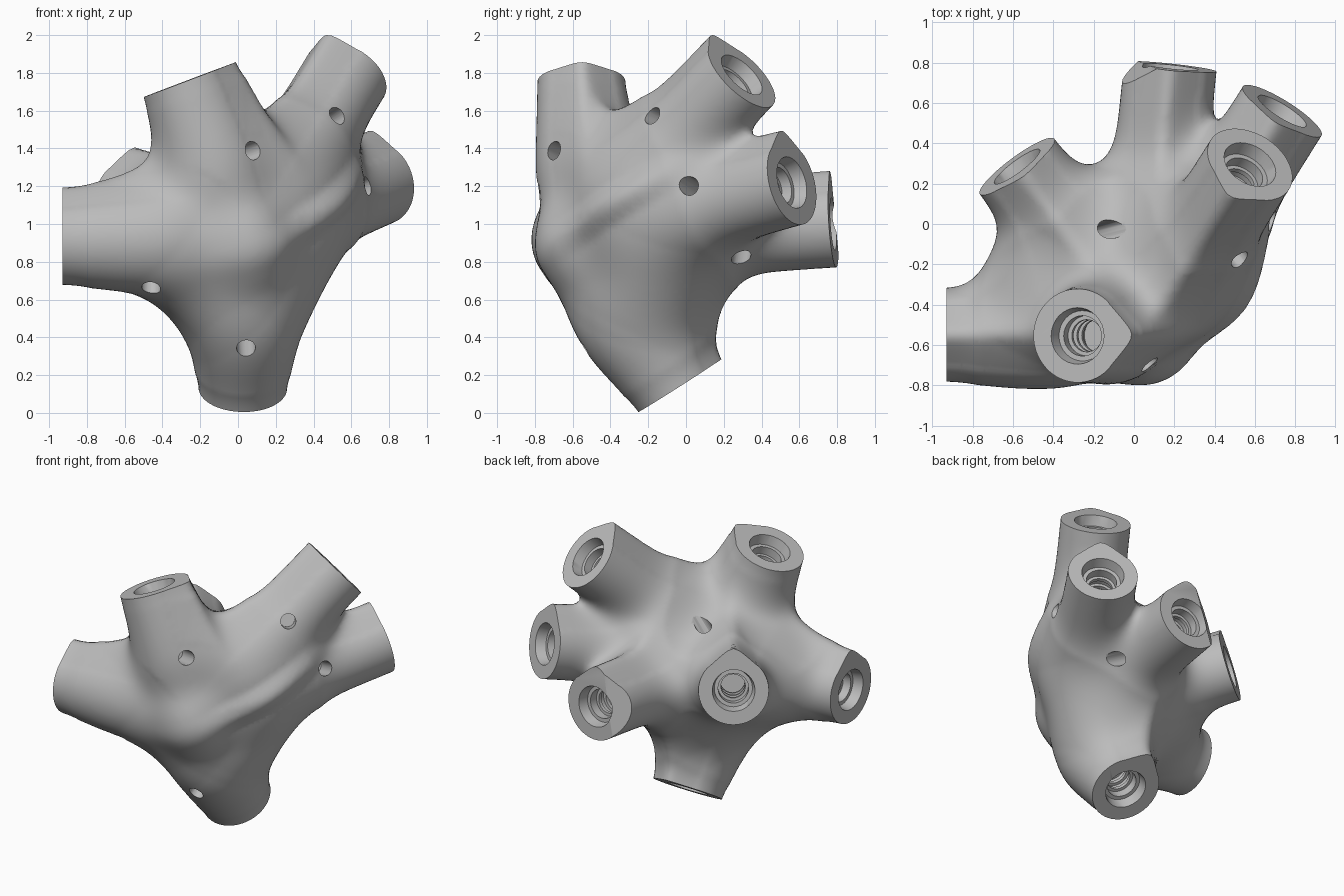
import bpy, bmesh, math
from mathutils import Vector, Matrix

old = bpy.data.objects.get("Cube")
if old:
    bpy.data.objects.remove(old, do_unlink=True)

R, TIP = 0.23, 0.315                 # socket outer radius and keel height
ROUND = 0.035                        # keel softening
COS = R / TIP
SIN = math.sqrt(1 - COS * COS)
HUB = Vector((0.04, -0.55, 0.91))
UP = Vector((0, 0, 1))

# Arms: end centre, point where the screw hole breaks the surface
ARMS = {
    "side":       ((-0.93, -0.55, 0.91), (-0.46, -0.66, 0.69)),
    "top":        ((-0.28, -0.555, 1.755), (0.08, -0.70, 1.39)),
    "upper_back": ((0.575, 0.295, 1.79), (0.52, -0.17, 1.57)),
    "far_back":   ((0.735, 0.56, 1.22), (0.68, 0.02, 1.20)),
    "back":       ((0.18, 0.78, 1.00), (0.42, 0.29, 0.81)),
    "side_back":  ((-0.58, 0.285, 1.13), (-0.17, -0.04, 1.27)),
    "bottom":     ((0.025, -0.055, 0.13), (0.04, -0.48, 0.38)),
}
# Webs between two arms: distance out from the hub, thickness at the middle
WEBS = [
    ("side", "bottom", 0.45, 0.13), ("side", "side_back", 0.65, 0.18),
    ("bottom", "back", 0.55, 0.15), ("bottom", "far_back", 0.50, 0.15),
    ("bottom", "side_back", 0.50, 0.14), ("upper_back", "far_back", 0.45, 0.24),
]


class Arm:
    def __init__(self, end, hole):
        self.end, self.hole = Vector(end), Vector(hole)
        self.axis = (self.end - HUB).normalized()
        self.tip = (UP - self.axis * self.axis.z).normalized()
        self.side = self.axis.cross(self.tip)

    def frame(self, origin):
        m = Matrix((self.side, self.tip, self.axis)).transposed().to_4x4()
        m.translation = origin
        return m

    def distance(self, p):
        """Distance to the teardrop tube, and its outward direction."""
        q = p - HUB
        t = max(q.dot(self.axis), 0)
        near = q - self.axis * t
        r = R - 0.23 * math.exp(-(t / 0.25) ** 2)
        u, size = near.dot(self.tip), near.length
        if t > 0 and u > COS * size:
            v = near.dot(self.side)
            soft = math.sqrt(v * v + ROUND * ROUND)
            return u * COS + soft * SIN - r, self.tip * COS + self.side * (SIN * v / soft)
        return size - r, near / max(size, 1e-6)


class Web:
    def __init__(self, a, b, out, thick):
        self.start = HUB + a.axis * out
        self.span = HUB + b.axis * out - self.start
        self.thick = thick

    def distance(self, p):
        """Distance to a strut that swells towards its middle."""
        q = p - self.start
        s = max(0, min(1, q.dot(self.span) / self.span.length_squared))
        near = q - self.span * s
        size = near.length
        return size - 0.02 - (self.thick - 0.02) * 4 * s * (1 - s), near / max(size, 1e-6)


arms = {name: Arm(*a) for name, a in ARMS.items()}
webs = [Web(arms[a], arms[b], out, th) for a, b, out, th in WEBS]
parts = list(arms.values()) + webs


def blended(p):
    """Soft union of all parts, tighter away from the hub."""
    far = max(0, min(1, ((p - HUB).length - 0.85) / 0.4))
    blend = 0.12 - 0.085 * far
    total, grad = 1e-12, Vector()
    for part in parts:
        d, n = part.distance(p)
        w = math.exp(-d / blend)
        total += w
        grad += n * w
    return -blend * math.log(total), grad / total


def make_object(name, bm):
    mesh = bpy.data.meshes.new(name)
    bm.to_mesh(mesh)
    bm.free()
    ob = bpy.data.objects.new(name, mesh)
    bpy.context.collection.objects.link(ob)
    return ob


def apply_modifiers(ob):
    dg = bpy.context.evaluated_depsgraph_get()
    mesh = bpy.data.meshes.new_from_object(ob.evaluated_get(dg))
    ob.modifiers.clear()
    ob.data = mesh


def add_rod(bm, start, end, radius, segments=24):
    d = end - start
    m = Matrix.Translation((start + end) / 2) @ d.to_track_quat('Z', 'Y').to_matrix().to_4x4()
    bmesh.ops.create_cone(bm, cap_ends=True, segments=segments, radius1=radius,
                          radius2=radius, depth=d.length, matrix=m)


def add_lathe(bm, profile, matrix, segments=32):
    """Closed turned solid from (radius, height) points."""
    rings = []
    for r, z in profile:
        rings.append([bm.verts.new(matrix @ Vector((r * math.cos(a), r * math.sin(a), z)))
                      for a in (i * math.tau / segments for i in range(segments))])
    for lo, hi in zip(rings, rings[1:]):
        for i in range(segments):
            j = (i + 1) % segments
            bm.faces.new((lo[i], lo[j], hi[j], hi[i]))
    bm.faces.new(rings[0][::-1])
    bm.faces.new(rings[-1])


def relaxed_skin(ob, steps):
    """Remesh evenly, then settle onto the blended shape, save the waste past each end."""
    remesh = ob.modifiers.new("skin", 'REMESH')
    remesh.mode = 'VOXEL'
    remesh.voxel_size = 0.028
    apply_modifiers(ob)
    bm = bmesh.new()
    bm.from_mesh(ob.data)
    skin = [v for v in bm.verts
            if all((v.co - a.end).dot(a.axis) < 0.13 for a in arms.values())]
    for step in range(steps):
        bmesh.ops.smooth_vert(bm, verts=skin, factor=0.5,
                              use_axis_x=True, use_axis_y=True, use_axis_z=True)
        for v in skin:
            f, g = blended(v.co)
            v.co -= g * (max(-0.05, min(0.05, f)) / max(g.length, 0.5))
    return bm


# Rough hub: rods, webs and a ball fused into one skin, relaxed in two passes
bm = bmesh.new()
bmesh.ops.create_icosphere(bm, subdivisions=3, radius=0.3, matrix=Matrix.Translation(HUB))
for arm in arms.values():
    add_rod(bm, HUB, arm.end + arm.axis * 0.2, 0.24)
for web in webs:
    add_rod(bm, web.start, web.start + web.span, 0.2)
hub = make_object("connector_hub", bm)
bm = relaxed_skin(hub, 4)
bm.to_mesh(hub.data)
bm.free()
bm = relaxed_skin(hub, 4)

# Trim each arm flat and cap it
for arm in arms.values():
    cut = bmesh.ops.bisect_plane(bm, geom=bm.verts[:] + bm.edges[:] + bm.faces[:], dist=1e-5,
                                 plane_co=arm.end, plane_no=arm.axis, clear_outer=True)
    rim = [e for e in cut["geom_cut"] if isinstance(e, bmesh.types.BMEdge) and e.is_boundary]
    bmesh.ops.holes_fill(bm, edges=rim, sides=0)
bmesh.ops.recalc_face_normals(bm, faces=bm.faces)
bm.to_mesh(hub.data)
bm.free()

# Socket bores: chamfered mouth, then a ribbed shaft
profile = [(0.145, 0.05), (0.14, 0.0), (0.125, -0.07), (0.10, -0.07)]
for k in range(3):
    z = -0.13 - 0.07 * k
    profile += [(0.10, z), (0.08, z), (0.08, z - 0.025), (0.10, z - 0.025)]
profile.append((0.10, -0.36))
bores, screws = bmesh.new(), bmesh.new()
for arm in arms.values():
    add_lathe(bores, profile, arm.frame(arm.end))
    # Screw hole drilled from outside to the arm's axis
    foot = HUB + arm.axis * (arm.hole - HUB).dot(arm.axis)
    out = (arm.hole - foot).normalized()
    add_rod(screws, foot, foot + out * 0.45, 0.05)

cutters = []
for name, part in (("bore_cutter", bores), ("screw_cutter", screws)):
    bmesh.ops.recalc_face_normals(part, faces=part.faces)
    cutter = make_object(name, part)
    cutter.hide_render = True
    mod = hub.modifiers.new(name, 'BOOLEAN')
    mod.operation, mod.solver, mod.object = 'DIFFERENCE', 'EXACT', cutter
    cutters.append(cutter)
apply_modifiers(hub)
for cutter in cutters:
    bpy.data.objects.remove(cutter, do_unlink=True)

# One plain grey
grey = bpy.data.materials.new("plain_grey")
grey.use_nodes = True
colour = (0.5, 0.5, 0.5, 1)
grey.diffuse_color = colour
grey.node_tree.nodes["Principled BSDF"].inputs["Base Color"].default_value = colour
hub.data.materials.clear()
hub.data.materials.append(grey)

bpy.ops.object.select_all(action='DESELECT')
hub.select_set(True)
bpy.context.view_layer.objects.active = hub
bpy.ops.object.shade_smooth_by_angle(angle=math.radians(45))
